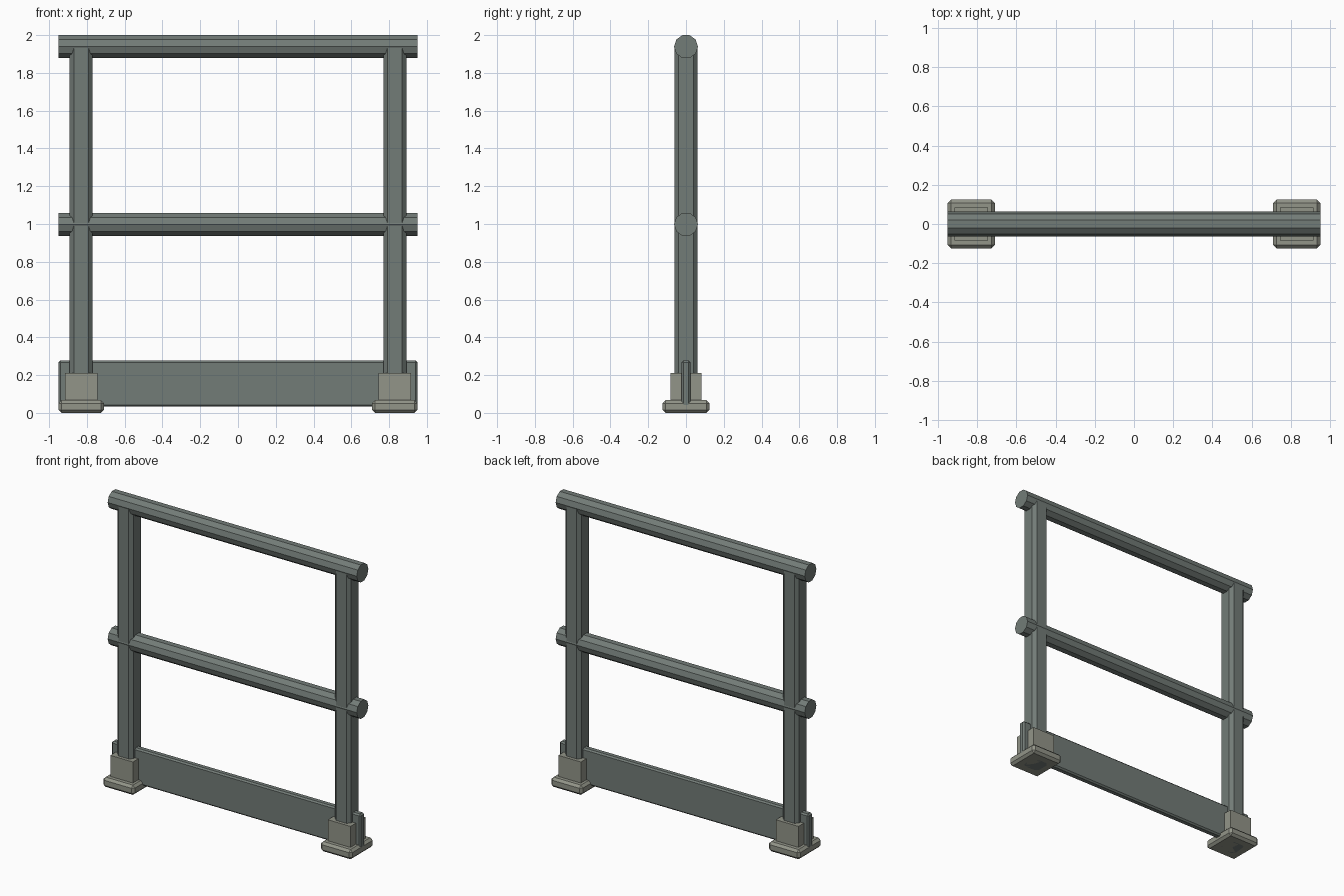
import bpy, bmesh
from math import pi
from mathutils import Matrix

if "Cube" in bpy.data.objects:
    bpy.data.objects.remove(bpy.data.objects["Cube"])


def material(name, rgb):
    m = bpy.data.materials.new(name)
    m.diffuse_color = (*rgb, 1)
    m.use_nodes = True
    m.node_tree.nodes["Principled BSDF"].inputs["Base Color"].default_value = m.diffuse_color
    return m


STEEL = material("grey_green_steel", (0.17, 0.20, 0.185))
FOOT = material("pale_foot", (0.29, 0.30, 0.25))


def finish(name, bm, mat):
    bmesh.ops.recalc_face_normals(bm, faces=bm.faces[:])
    me = bpy.data.meshes.new(name)
    bm.to_mesh(me)
    bm.free()
    me.materials.append(mat)
    ob = bpy.data.objects.new(name, me)
    bpy.context.collection.objects.link(ob)
    return ob


def box(name, x, y, z, mat, chamfer=0, upright_only=False):
    """Chamfered box from (min, max) ranges on each axis."""
    bm = bmesh.new()
    size = [b - a for a, b in (x, y, z)]
    mid = [(a + b) / 2 for a, b in (x, y, z)]
    bmesh.ops.create_cube(bm, size=1, matrix=Matrix.Translation(mid) @ Matrix.Diagonal((*size, 1)))
    if chamfer:
        edges = [e for e in bm.edges
                 if not upright_only or abs(e.verts[0].co.z - e.verts[1].co.z) > 1e-4]
        bmesh.ops.bevel(bm, geom=edges, offset=chamfer, segments=1, affect='EDGES')
    return finish(name, bm, mat)


def rail(name, z):
    """Ten-sided bar along x with a corner edge facing front and back."""
    bm = bmesh.new()
    bmesh.ops.create_cone(bm, cap_ends=True, segments=10, radius1=0.0635, radius2=0.0635, depth=1.9)
    corner = max(bm.verts, key=lambda v: v.co.y)
    if corner.co.y < 0.0634:
        bmesh.ops.rotate(bm, verts=bm.verts[:], matrix=Matrix.Rotation(pi / 10, 3, 'Z'))
    # swing the bar's axis from z to x, keeping y
    bmesh.ops.rotate(bm, verts=bm.verts[:], matrix=Matrix.Rotation(pi / 2, 3, 'Y'))
    bmesh.ops.translate(bm, verts=bm.verts[:], vec=(0, 0, z))
    return finish(name, bm, STEEL)


# horizontal rails
rail("top_rail", 1.939)
rail("middle_rail", 0.998)

# kick board along the bottom
box("toe_board", (-0.95, 0.95), (-0.024, 0.024), (0.033, 0.278), STEEL, 0.01)

# posts, sockets and foot plates on each side
for side, s in (("left", -1), ("right", 1)):
    cx = 0.83 * s

    def span(h):
        return (cx - h, cx + h)

    box(side + "_post", span(0.061), (-0.061, 0.061), (0.0, 1.945), STEEL, 0.022, True)
    box(side + "_socket", span(0.086), (-0.083, 0.083), (0.03, 0.212), FOOT)
    box(side + "_foot_plate", span(0.12), (-0.124, 0.124), (0.0, 0.067), FOOT, 0.016)
